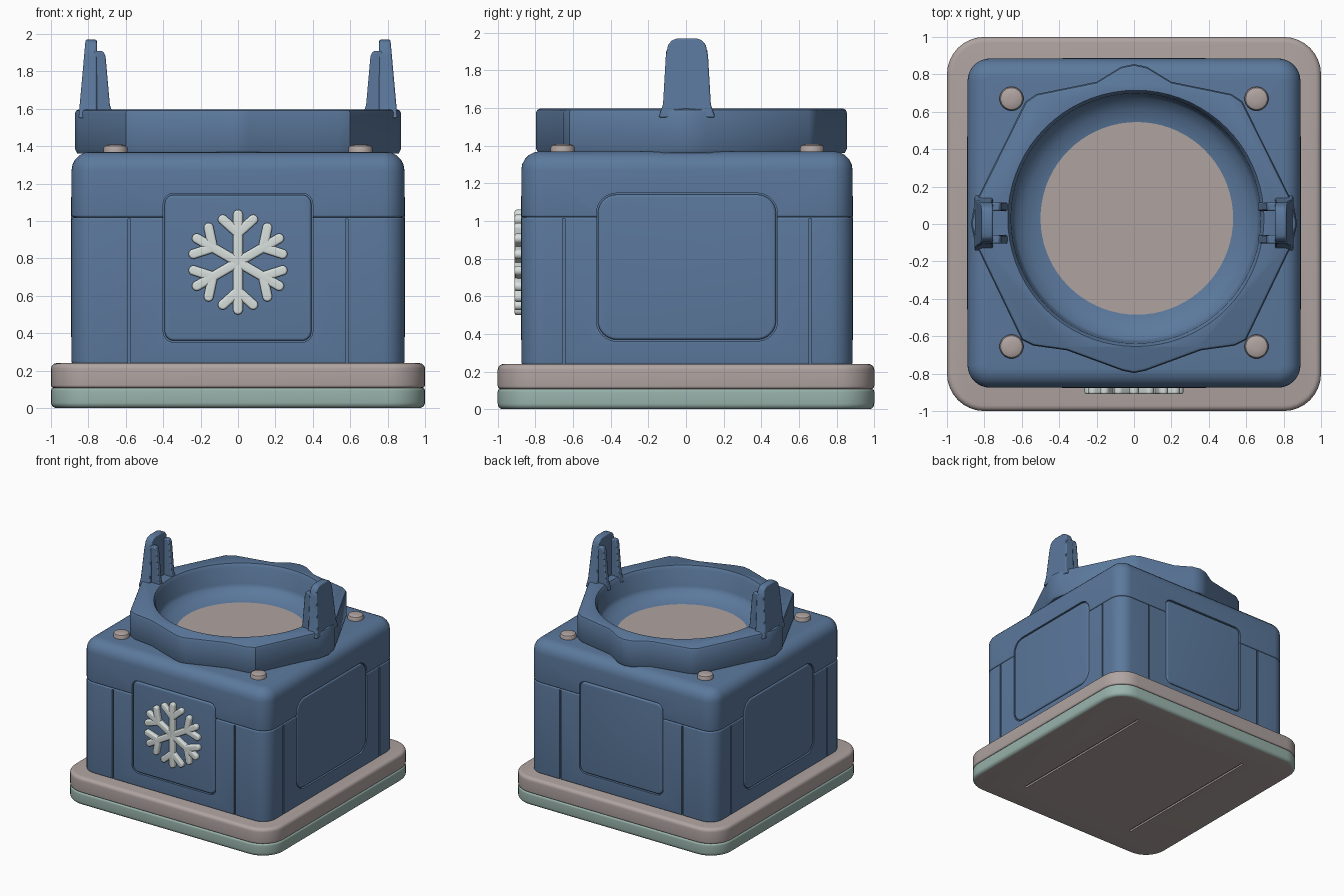
import bpy, bmesh
from math import sin, cos, pi, radians
from mathutils import Matrix, Vector

cube = bpy.data.objects.get("Cube")
if cube:
    bpy.data.objects.remove(cube, do_unlink=True)


def material(name, rgb):
    m = bpy.data.materials.new(name)
    m.use_nodes = True
    m.diffuse_color = (*rgb, 1)
    m.node_tree.nodes["Principled BSDF"].inputs["Base Color"].default_value = (*rgb, 1)
    return m


BLUE = material("slate blue", (0.105, 0.19, 0.335))
STONE = material("warm stone", (0.43, 0.37, 0.355))
GREEN = material("pale green", (0.32, 0.45, 0.41))
FROST = material("frost white", (0.68, 0.74, 0.72))


def loft(bm, rings, M=Matrix()):
    """Skin a stack of equal-length point rings and cap both ends."""
    loops = [[bm.verts.new(M @ Vector(p)) for p in ring] for ring in rings]
    n = len(loops[0])
    for a, b in zip(loops, loops[1:]):
        for i in range(n):
            j = (i + 1) % n
            bm.faces.new((a[i], a[j], b[j], b[i]))
    bm.faces.new(loops[0][::-1])
    bm.faces.new(loops[-1])


def rounded_rect(x0, x1, y0, y1, r, z, inset):
    r = max(r - inset, 0.001)
    x0, x1, y0, y1 = x0 + inset + r, x1 - inset - r, y0 + inset + r, y1 - inset - r
    pts = []
    for k, (cx, cy) in enumerate([(x1, y1), (x0, y1), (x0, y0), (x1, y0)]):
        for i in range(9):
            a = (k + i / 8) * pi / 2
            pts.append((cx + r * cos(a), cy + r * sin(a), z))
    return pts


def soft_levels(z0, z1, b0, b1, n=5):
    """Heights and insets for quarter-round bottom and top edges."""
    low = [(z0 + b0 * (1 - cos(t)), b0 * (1 - sin(t))) for t in [i / n * pi / 2 for i in range(n + 1)]]
    top = [(z1 - b1 * (1 - sin(t)), b1 * (1 - cos(t))) for t in [i / n * pi / 2 for i in range(n + 1)]]
    return (low if b0 else [(z0, 0)]) + (top if b1 else [(z1, 0)])


def slab(bm, x0, x1, y0, y1, z0, z1, r=0.001, b0=0, b1=0, M=Matrix()):
    loft(bm, [rounded_rect(x0, x1, y0, y1, r, z, i) for z, i in soft_levels(z0, z1, b0, b1)], M)


def lathe(bm, profile, cx=0, cy=0, n=64):
    loft(bm, [[(cx + r * cos(2 * pi * i / n), cy + r * sin(2 * pi * i / n), z) for i in range(n)]
              for r, z in profile])


def make(name, bm, *mats):
    bmesh.ops.recalc_face_normals(bm, faces=bm.faces)
    me = bpy.data.meshes.new(name)
    bm.to_mesh(me)
    bm.free()
    ob = bpy.data.objects.new(name, me)
    bpy.context.collection.objects.link(ob)
    for m in mats:
        me.materials.append(m)
    return ob


def cut(ob, *cutters):
    bpy.context.view_layer.objects.active = ob
    for c in cutters:
        mod = ob.modifiers.new("cut", 'BOOLEAN')
        mod.operation, mod.solver, mod.object = 'DIFFERENCE', 'EXACT', c
        bpy.ops.object.modifier_apply(modifier=mod.name)


# Two-layer plinth, with stone underside and two slots
bm = bmesh.new()
slab(bm, -1, 1, -1, 1, 0, 0.108, 0.2, 0.03, 0.015)
plinth_lower = make("plinth_lower", bm, GREEN, STONE)
bm = bmesh.new()
for x in (-0.56, 0.56):
    slab(bm, x - 0.01, x + 0.01, -0.72, 0.72, -0.05, 0.015, 0.008)
slots = make("slot_cutter", bm, STONE)
cut(plinth_lower, slots)
for p in plinth_lower.data.polygons:
    p.material_index = int(p.normal.z < -0.95 or (p.center.z < 0.02 and abs(p.center.x) < 0.6
                                                  and abs(p.center.y) < 0.8))
bm = bmesh.new()
slab(bm, -1, 1, -1, 1, 0.108, 0.24, 0.2, 0.015, 0.03)
make("plinth_upper", bm, STONE)

# Per-side layout: half width of panel, seam position, face distance, panel bottom, corner radius
HX, HY, CY = 0.89, 0.88, 0.005
FRONT = (0.392, 0.582, HY, 0.36, 0.05)
SIDE = (0.473, 0.655, HX, 0.37, 0.1)


def side_matrix(k):
    return (Matrix.Translation((0, CY, 0)) @ Matrix.Rotation(k * pi / 2, 4, 'Z')
            @ Matrix.Rotation(pi / 2, 4, 'X'))


# Cutters for panel recesses and vertical seams, and the raised panels
grooves, panels = bmesh.new(), bmesh.new()
for k in range(4):
    w, seam, d, low, r = SIDE if k % 2 else FRONT
    M, g = side_matrix(k), 0.008
    slab(grooves, -w - g, w + g, low - g, 1.14 + g, d - 0.02, d + 0.05, r + g, M=M)
    slab(panels, -w, w, low, 1.14, d - 0.03, d + 0.002, r, 0, 0.014, M=M)
    for s in (-seam, seam):
        slab(grooves, s - 0.007, s + 0.007, 0.1, 1.012, d - 0.015, d + 0.05, M=M)
make("side_panels", panels, BLUE)
groove_cutter = make("groove_cutter", grooves, BLUE)

# Bowl-shaped opening
bm = bmesh.new()
lathe(bm, [(0.512, 1.333), (0.59, 1.365), (0.645, 1.4), (0.66, 1.43), (0.668, 1.57),
           (0.685, 1.597), (0.69, 1.7)], 0.01, 0.03, 72)
bowl_cutter = make("bowl_cutter", bm, BLUE)

# Housing body and lid
bm = bmesh.new()
slab(bm, -HX, HX, CY - HY, CY + HY, 0.235, 1.02, 0.12, 0.015, 0.012)
cut(make("housing_body", bm, BLUE), groove_cutter)
bm = bmesh.new()
slab(bm, -HX, HX, CY - HY, CY + HY, 1.02, 1.37, 0.12, 0.012, 0.1)
cut(make("housing_lid", bm, BLUE), groove_cutter, bowl_cutter)

# Faceted collar around the opening
half = [(0.07, 0.84), (0.2, 0.76), (0.52, 0.695), (0.58, 0.655), (0.855, 0.1), (0.872, 0),
        (0.85, -0.1), (0.6, -0.62), (0.54, -0.65), (0.36, -0.675), (0.06, -0.785)]
outline = [(0, 0.855)] + half + [(0, -0.797)] + [(-x, y) for x, y in reversed(half)]
bm = bmesh.new()
loft(bm, [[(x * s, y * s, z) for x, y in outline]
          for z, s in [(1.36, 0.985), (1.385, 1), (1.575, 1), (1.59, 0.992), (1.597, 0.975)]])
cut(make("collar", bm, BLUE), bowl_cutter)

# Floor of the opening
bm = bmesh.new()
lathe(bm, [(0.515, 1.325), (0.515, 1.337)], 0.015, 0.03, 72)
make("opening_floor", bm, STONE)

# Upright clips: tapered outer plate with two inward flanges
edge = [(0.15, 1.55), (0.127, 1.62), (0.112, 1.88), (0.1, 1.935), (0.08, 1.96), (0.05, 1.97)]
plate = edge + [(-y, z) for y, z in reversed(edge)]
flange = [(0.85, 1.55), (0.66, 1.55), (0.685, 1.62), (0.708, 1.88), (0.72, 1.908), (0.77, 1.908)]
for side, label in ((1, "left"), (-1, "right")):
    bm = bmesh.new()
    loft(bm, [[(side * 0.755, y + 0.005, z) for y, z in plate],
              [(side * (0.815 + 0.09 * (1.97 - z)), y + 0.005, z) for y, z in plate]])
    for y0, y1 in ((0.07, 0.115), (-0.105, -0.06)):
        loft(bm, [[(side * x, y, z) for x, z in flange] for y in (y0, y1)])
    clip = make(label + "_clip", bm, BLUE)
    bev = clip.modifiers.new("soft edges", 'BEVEL')
    bev.width, bev.segments, bev.limit_method = 0.008, 2, 'ANGLE'

# Corner bolts
bm = bmesh.new()
for x in (-0.655, 0.655):
    for y in (-0.655, 0.67):
        lathe(bm, [(0.064, 1.35), (0.064, 1.39), (0.058, 1.401), (0.045, 1.407), (0.02, 1.41)], x, y, 32)
make("corner_bolts", bm, STONE)

# Snowflake emblem from rounded bars
bm = bmesh.new()
place = side_matrix(0) @ Matrix.Translation((0, 0.78, 0))


def bar(length, M):
    slab(bm, -0.026, 0.026, -0.026, length, HY - 0.01, HY + 0.035, 0.026, 0, 0.012, M=place @ M)


for k in range(6):
    turn = Matrix.Rotation(k * pi / 3, 4, 'Z')
    bar(0.28, turn)
    for a in (-48, 48):
        bar(0.135, turn @ Matrix.Translation((0, 0.155, 0)) @ Matrix.Rotation(radians(a), 4, 'Z'))
make("snowflake_emblem", bm, FROST)

# Drop cutters and smooth the shading
for c in (slots, groove_cutter, bowl_cutter):
    bpy.data.objects.remove(c, do_unlink=True)
bpy.ops.object.select_all(action='DESELECT')
for ob in bpy.context.scene.objects:
    if ob.type == 'MESH':
        ob.select_set(True)
        bpy.context.view_layer.objects.active = ob
bpy.ops.object.shade_smooth_by_angle(angle=radians(32))
